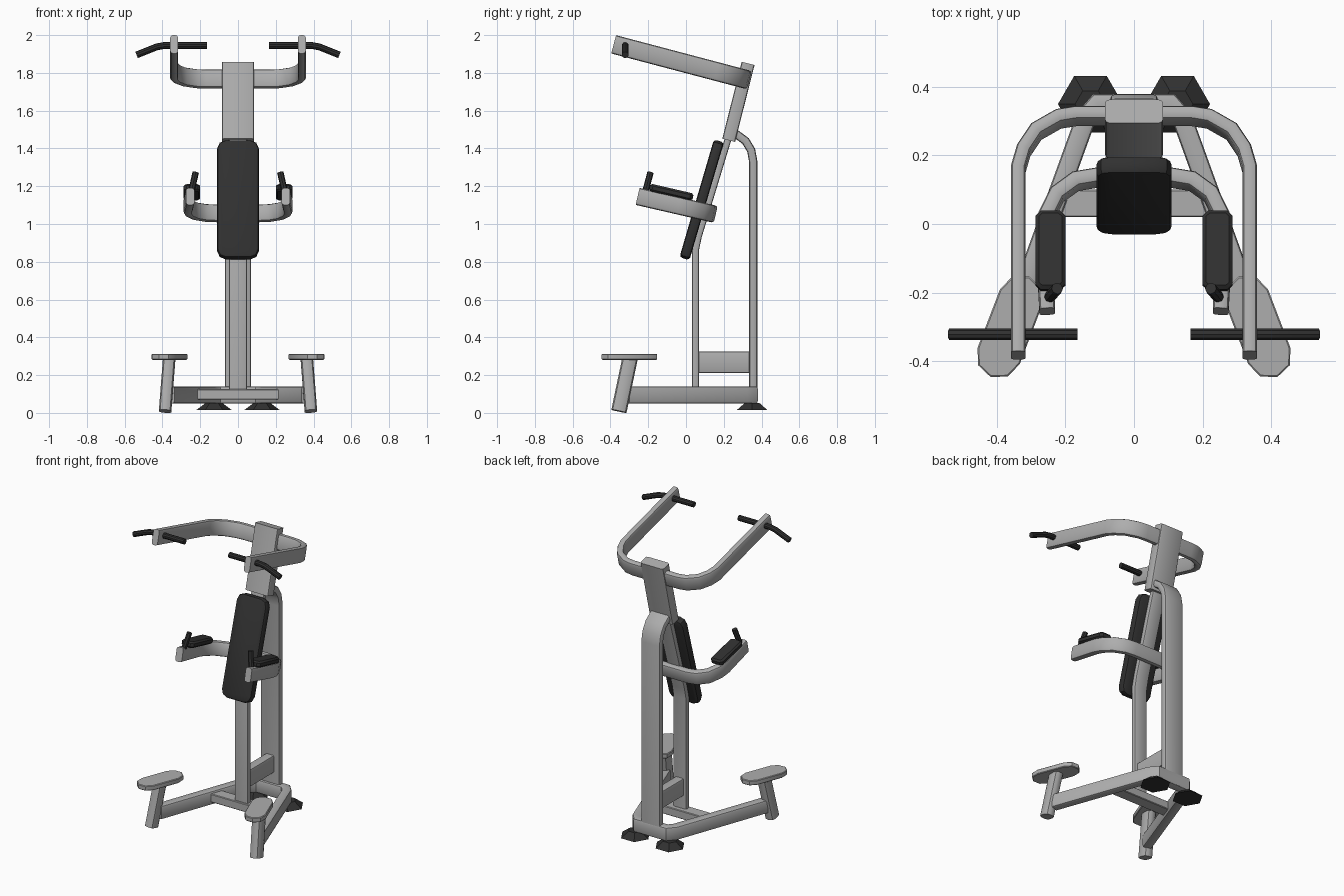
import bpy, bmesh, math
from mathutils import Vector, Matrix

if "Cube" in bpy.data.objects:
    bpy.data.objects.remove(bpy.data.objects["Cube"])


def material(name, v):
    m = bpy.data.materials.new(name)
    m.diffuse_color = (v, v, v, 1)
    m.use_nodes = True
    m.node_tree.nodes["Principled BSDF"].inputs["Base Color"].default_value = m.diffuse_color
    return m


GREY = material("grey steel", 0.42)
DARK = material("dark rubber", 0.03)


def finish(name, bm, mat):
    bmesh.ops.recalc_face_normals(bm, faces=bm.faces)
    me = bpy.data.meshes.new(name)
    bm.to_mesh(me)
    bm.free()
    me.materials.append(mat)
    ob = bpy.data.objects.new(name, me)
    bpy.context.collection.objects.link(ob)
    return ob


def rounded(w, h, r, seg=2):
    """Rounded rectangle outline, centred on the origin."""
    pts = []
    for q, (sx, sy) in enumerate(((1, 1), (-1, 1), (-1, -1), (1, -1))):
        for k in range(seg + 1):
            a = math.pi / 2 * (q + k / seg)
            pts.append((sx * (w / 2 - r) + r * math.cos(a), sy * (h / 2 - r) + r * math.sin(a)))
    return pts


def circle(r, n=10):
    return [(r * math.cos(2 * math.pi * k / n), r * math.sin(2 * math.pi * k / n)) for k in range(n)]


def sweep(name, path, profile, up, mat):
    """Mitred sweep; the path bends in the plane whose normal is up."""
    path = [Vector(p) for p in path]
    up = Vector(up).normalized()
    bm = bmesh.new()
    rings = []
    for i, p in enumerate(path):
        a = (p - path[max(i - 1, 0)]).normalized()
        b = (path[min(i + 1, len(path) - 1)] - p).normalized()
        t = (a + b).normalized()
        side = t.cross(up).normalized()
        upv = side.cross(t).normalized()
        k = 1 / max(0.5, t.dot(b if b.length else a))
        rings.append([bm.verts.new(p + side * (u * k) + upv * v) for u, v in profile])
    n = len(profile)
    for r0, r1 in zip(rings, rings[1:]):
        for j in range(n):
            bm.faces.new((r0[j], r0[(j + 1) % n], r1[(j + 1) % n], r1[j]))
    bm.faces.new(rings[0])
    bm.faces.new(rings[-1])
    return finish(name, bm, mat)


def plate(name, outline, thick, matrix, bevel, mat, seg=2):
    """Extruded outline with softened rims."""
    bm = bmesh.new()
    lo = [bm.verts.new((x, y, -thick / 2)) for x, y in outline]
    hi = [bm.verts.new((x, y, thick / 2)) for x, y in outline]
    n = len(lo)
    bm.faces.new(lo)
    bm.faces.new(hi)
    for j in range(n):
        bm.faces.new((lo[j], lo[(j + 1) % n], hi[(j + 1) % n], hi[j]))
    bmesh.ops.recalc_face_normals(bm, faces=bm.faces)
    if bevel:
        rims = [e for e in bm.edges if abs(e.verts[0].co.z - e.verts[1].co.z) < 1e-5]
        bmesh.ops.bevel(bm, geom=rims, offset=bevel, segments=seg, affect='EDGES', profile=0.5)
    bm.transform(matrix)
    return finish(name, bm, mat)


def u_path(half, z0, slope):
    """Right half of a U, front to back, mirrored and laid on a tilted plane."""
    pts = half + [(-x, y) for x, y in reversed(half)]
    return [(x, y, z0 - slope * y) for x, y in pts]


X = (1, 0, 0)
T = Matrix.Translation


def tilt(deg):
    return Matrix.Rotation(math.radians(deg), 4, 'X')


# base frame and cross bar
sweep("base_frame", u_path([(0.365, -0.31), (0.14, 0.31), (0.105, 0.35)], 0.095, 0),
      rounded(0.06, 0.09, 0.012), (0, 0, 1), GREY)
plate("base_cross_bar", [(-0.225, 0.02), (0.225, 0.02), (0.205, 0.1), (-0.205, 0.1)], 0.055,
      T((0, 0, 0.098)), 0.004, GREY, 1)

# posts
sweep("rear_post", [(0, 0.356, 0.055), (0, 0.356, 1.33), (0, 0.345, 1.39), (0, 0.315, 1.44), (0, 0.24, 1.495)],
      rounded(0.044, 0.14, 0.014), X, GREY)
sweep("front_post", [(0, 0.05, 0.12), (0, 0.05, 0.86), (0, 0.066, 0.935), (0, 0.235, 1.49)],
      rounded(0.036, 0.096, 0.01), X, GREY)
sweep("post_brace", [(0, 0.06, 0.268), (0, 0.345, 0.268)], rounded(0.115, 0.06, 0.008), X, GREY)
sweep("head_tube", [(0, 0.226, 1.443), (0, 0.329, 1.85)], rounded(0.07, 0.17, 0.012), X, GREY)

# back pad
plate("back_pad", rounded(0.22, 0.65, 0.045), 0.055, T((0, 0.083, 1.128)) @ tilt(73.7), 0.016, DARK)

# pull-up frame and dip frame
sweep("pull_up_frame", u_path([(0.338, -0.383), (0.338, 0.16), (0.322, 0.215), (0.285, 0.27), (0.22, 0.307), (0.17, 0.315)], 1.85, 0.264),
      rounded(0.042, 0.1, 0.014), (0, 0.264, 1), GREY)
sweep("dip_frame", u_path([(0.253, -0.255), (0.265, -0.04), (0.257, 0.02), (0.225, 0.085), (0.17, 0.125), (0.11, 0.135)], 1.087, 0.23),
      rounded(0.046, 0.092, 0.014), (0, 0.23, 1), GREY)

for s, tag in ((1, "right"), (-1, "left")):
    # foot leg and foot plate
    sweep("foot_leg_" + tag, [(s * 0.386, -0.355, 0.009), (s * 0.364, -0.296, 0.29)],
          rounded(0.082, 0.066, 0.024), X, GREY)
    a0 = math.atan2(-0.17, s * 0.065)
    caps = []
    for (cx, cy), start in (((0.395, -0.385), -90), ((0.33, -0.215), 90)):
        for k in range(5):
            a = a0 + math.radians(start + 45 * k)
            caps.append((s * cx + 0.066 * math.cos(a), cy + 0.066 * math.sin(a)))
    plate("foot_plate_" + tag, caps, 0.032, T((0, 0, 0.297)), 0.004, GREY, 1)

    # rear rubber foot
    bm = bmesh.new()
    bmesh.ops.create_cone(bm, cap_ends=True, segments=6, radius1=0.095, radius2=0.045, depth=0.038,
                          matrix=T((s * 0.127, 0.35, 0.033)) @ Matrix.Rotation(math.pi / 6 * 3, 4, 'Z'))
    finish("rubber_foot_" + tag, bm, DARK)

    # pull-up handle
    sweep("pull_up_handle_" + tag,
          [(s * 0.165, -0.322, 1.945), (s * 0.39, -0.322, 1.945), (s * 0.43, -0.322, 1.938), (s * 0.537, -0.322, 1.895)],
          circle(0.018), (0, 1, 0), DARK)

    # arm pad and upright grip
    plate("arm_pad_" + tag, rounded(0.088, 0.236, 0.016, 1), 0.04,
          T((s * 0.244, -0.078, 1.168)) @ tilt(-13), 0.01, DARK, 1)
    sweep("dip_grip_" + tag, [(s * 0.25, -0.218, 1.16), (s * 0.224, -0.188, 1.273)],
          circle(0.017, 8), (0, 1, 0), DARK)

# smooth shading with sharp edges
for ob in bpy.context.collection.objects:
    ob.select_set(True)
    bpy.context.view_layer.objects.active = ob
bpy.ops.object.shade_smooth_by_angle(angle=math.radians(32))
